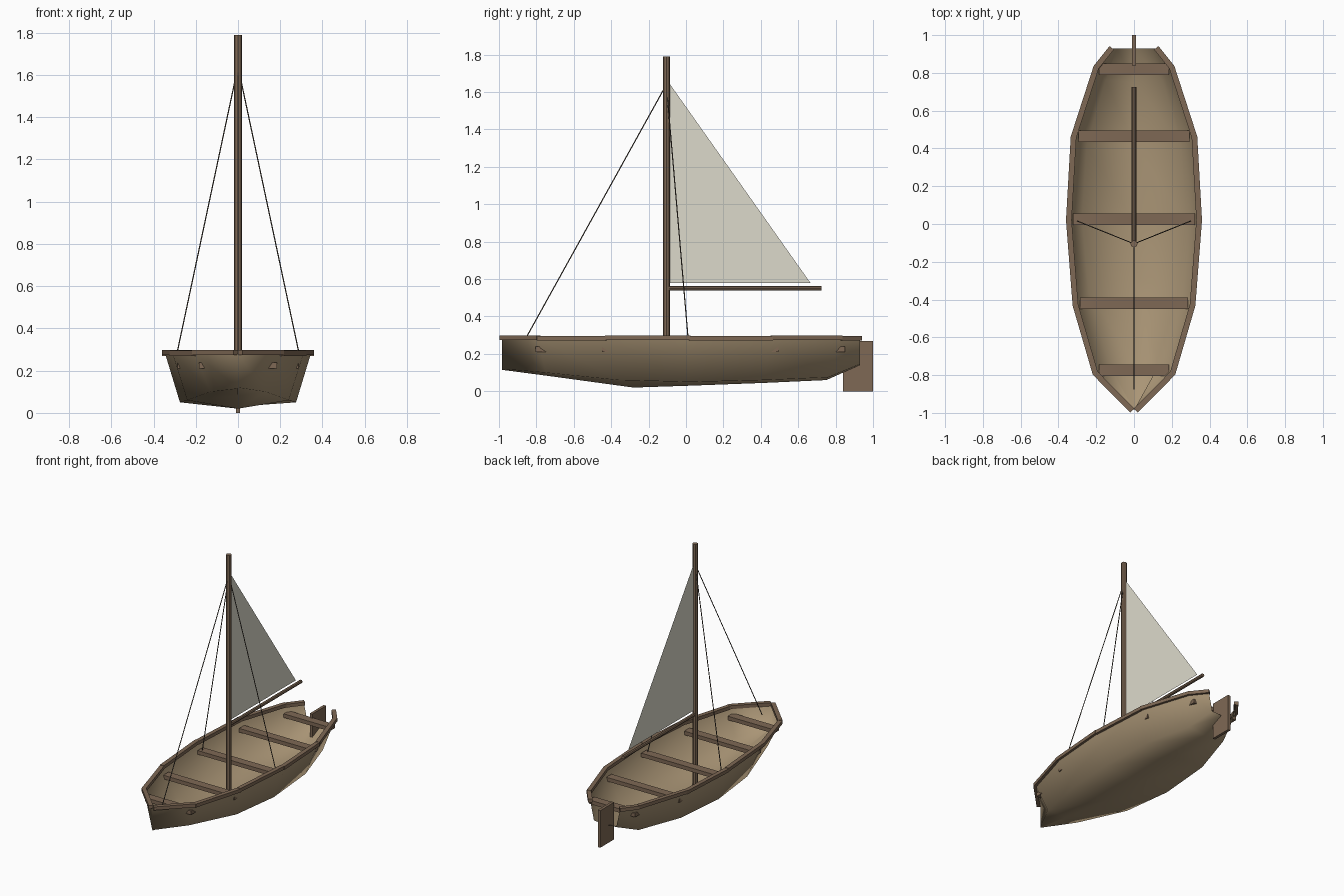
import bpy, bmesh, math
from mathutils import Vector

if "Cube" in bpy.data.objects:
    bpy.data.objects.remove(bpy.data.objects["Cube"])


def material(name, rgb):
    m = bpy.data.materials.new(name)
    m.diffuse_color = (*rgb, 1)
    m.use_nodes = True
    m.node_tree.nodes["Principled BSDF"].inputs["Base Color"].default_value = m.diffuse_color
    return m


HULL = material("hull_wood", (0.40, 0.30, 0.18))
TRIM = material("trim_wood", (0.21, 0.14, 0.09))
ROPE = material("rope", (0.10, 0.08, 0.06))
CLOTH = material("sailcloth", (0.72, 0.70, 0.60))


def finish(name, bm, mat):
    me = bpy.data.meshes.new(name)
    bm.to_mesh(me)
    bm.free()
    me.materials.append(mat)
    ob = bpy.data.objects.new(name, me)
    bpy.context.collection.objects.link(ob)
    return ob


def box(name, size, loc, mat=TRIM, turn=0):
    bm = bmesh.new()
    bmesh.ops.create_cube(bm, size=1)
    bmesh.ops.scale(bm, vec=size, verts=bm.verts)
    ob = finish(name, bm, mat)
    ob.location = loc
    ob.rotation_euler.z = turn
    return ob


def rod(name, a, b, radius, sides, mat=TRIM):
    a, b = Vector(a), Vector(b)
    bm = bmesh.new()
    bmesh.ops.create_cone(bm, cap_ends=True, segments=sides, radius1=radius,
                          radius2=radius, depth=(b - a).length)
    ob = finish(name, bm, mat)
    ob.location = (a + b) / 2
    ob.rotation_euler = (b - a).to_track_quat('Z', 'Y').to_euler()
    return ob


# Hull shell, open at the stern: sheer (x, y), chine (x, y, z), keel (y, z)
sheer = [(0.0, -0.985), (0.205, -0.79), (0.31, -0.43), (0.345, 0.02),
         (0.32, 0.46), (0.20, 0.83), (0.12, 0.93)]
chine = [(0.0, -0.985, 0.12), (0.13, -0.75, 0.10), (0.24, -0.36, 0.06), (0.275, 0.02, 0.05),
         (0.25, 0.42, 0.06), (0.15, 0.76, 0.075), (0.09, 0.93, 0.145)]
keel = [(-0.985, 0.115), (-0.72, 0.08), (-0.28, 0.02), (0.02, 0.03),
        (0.42, 0.045), (0.75, 0.06), (0.93, 0.14)]
bm = bmesh.new()
rows = []
for (sx, sy), (cx, cy, cz), (ky, kz) in zip(sheer, chine, keel):
    half = [(sx, sy, 0.28), (cx, cy, cz)]
    pts = half + [(0, ky, kz)] + [(-x, y, z) for x, y, z in reversed(half)]
    rows.append([bm.verts.new(p) for p in pts])
for r, s in zip(rows, rows[1:]):
    for i in range(4):
        bm.faces.new((r[i], r[i + 1], s[i + 1], s[i]))
bmesh.ops.remove_doubles(bm, verts=bm.verts, dist=0.001)
for f in bm.faces:
    f.smooth = True
bmesh.ops.recalc_face_normals(bm, faces=bm.faces)
finish("hull", bm, HULL)

# Gunwale planks along each sheer segment, mirrored
for side in (-1, 1):
    for i, (p, q) in enumerate(zip(sheer, sheer[1:])):
        a, b = Vector((p[0] * side, p[1])), Vector((q[0] * side, q[1]))
        if i == 0:
            a.x += 0.012 * side
        d, mid = b - a, (a + b) / 2
        box(f"gunwale_{'left' if side < 0 else 'right'}_{i}",
            (0.03, d.length + 0.006, 0.025),
            (mid.x, mid.y, 0.286 if i % 2 == 0 else 0.283),
            turn=math.atan2(-d.x, d.y))

# Seats, with ends just piercing the hull
for i, (y, half) in enumerate([(-0.775, 0.185), (-0.42, 0.287), (0.025, 0.322),
                               (0.465, 0.295), (0.82, 0.185)]):
    box(f"seat_{i}", (half * 2, 0.06, 0.028), (0, y, 0.225))

# Rudder
box("rudder", (0.02, 0.16, 0.27), (0, 0.92, 0.135))

# Mast and boom
rod("mast", (0, -0.105, 0.03), (0, -0.105, 1.79), 0.019, 8)
rod("boom", (0, -0.105, 0.55), (0, 0.725, 0.55), 0.012, 8)

# Sail
bm = bmesh.new()
bm.faces.new([bm.verts.new(p) for p in
              [(0, -0.095, 0.58), (0, 0.665, 0.58), (0, -0.095, 1.655)]])
finish("sail", bm, CLOTH)

# Rigging lines
top = (0, -0.105, 1.64)
rod("forestay", top, (0, -0.875, 0.25), 0.003, 6, ROPE)
for side in (-1, 1):
    rod(f"shroud_{'left' if side < 0 else 'right'}", top,
        (0.298 * side, 0.015, 0.24), 0.003, 6, ROPE)
